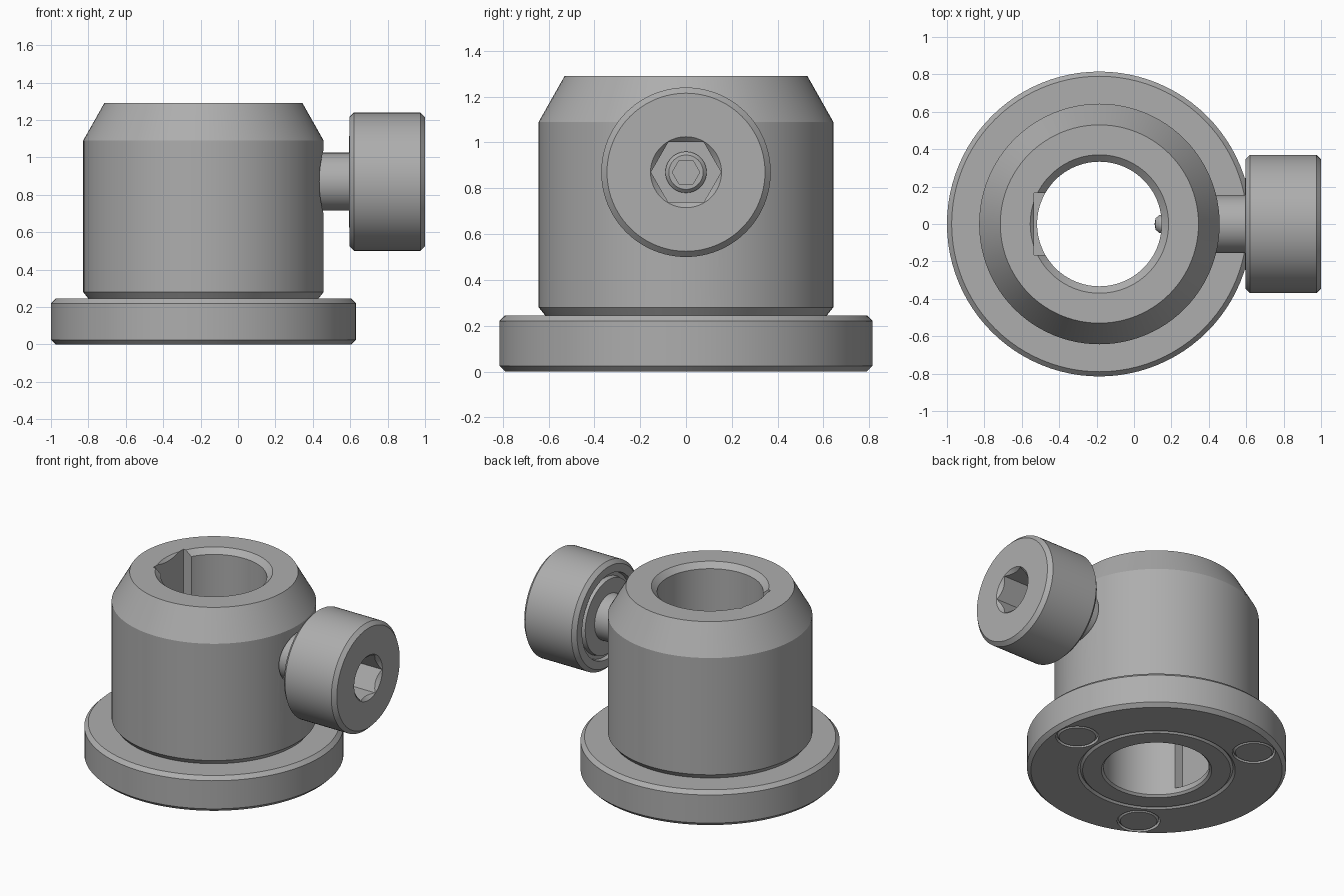
import bpy, bmesh, math
from mathutils import Matrix, Vector

cube = bpy.data.objects.get("Cube")
if cube:
    bpy.data.objects.remove(cube, do_unlink=True)

CX = -0.185          # axis of the body
SZ = 0.87            # height of the clamp screw
ALONG_X = Matrix.Rotation(math.pi / 2, 4, 'Y')

metal = bpy.data.materials.new("grey_metal")
GREY = (0.42, 0.42, 0.42, 1)
metal.diffuse_color = GREY
metal.use_nodes = True
metal.node_tree.nodes["Principled BSDF"].inputs["Base Color"].default_value = GREY


def make(name, bm, matrix):
    """Turn a bmesh into an object with outward normals."""
    bmesh.ops.transform(bm, matrix=matrix, verts=bm.verts)
    bmesh.ops.recalc_face_normals(bm, faces=bm.faces)
    mesh = bpy.data.meshes.new(name)
    bm.to_mesh(mesh)
    bm.free()
    mesh.materials.append(metal)
    ob = bpy.data.objects.new(name, mesh)
    bpy.context.scene.collection.objects.link(ob)
    return ob


def lathe(name, profile, matrix, sides=96):
    """Revolve a closed (radius, height) outline around z."""
    bm = bmesh.new()
    rings = []
    for r, h in profile:
        if r == 0:
            rings.append([bm.verts.new((0, 0, h))] * sides)
        else:
            rings.append([bm.verts.new((r * math.cos(a), r * math.sin(a), h))
                          for a in (math.tau * i / sides for i in range(sides))])
    for k, ring in enumerate(rings):
        nxt = rings[(k + 1) % len(rings)]
        for i in range(sides):
            j = (i + 1) % sides
            quad = list(dict.fromkeys((ring[i], ring[j], nxt[j], nxt[i])))
            if len(quad) > 2:
                bm.faces.new(quad)
    return make(name, bm, matrix)


def box(name, low, high):
    bm = bmesh.new()
    bmesh.ops.create_cube(bm, size=1)
    low, high = Vector(low), Vector(high)
    size = Matrix.Diagonal((*(high - low), 1))
    return make(name, bm, Matrix.Translation((low + high) / 2) @ size)


def rod(name, r, x0, x1, sides=64, bevel=0.0):
    """Solid bar along x on the screw axis, chamfered at its outer end."""
    outline = [(0, x0), (r, x0), (r, x1 - bevel), (r - bevel, x1), (0, x1)]
    if not bevel:
        outline.pop(3)
    turn = Matrix.Rotation(math.pi / 2, 4, 'Z')
    # hexagon corners point sideways
    return lathe(name, outline, Matrix.Translation((0, 0, SZ)) @ ALONG_X @ turn, sides)


def cut(target, *cutters):
    bpy.context.view_layer.objects.active = target
    for c in cutters:
        mod = target.modifiers.new("cut", 'BOOLEAN')
        mod.operation = 'DIFFERENCE'
        mod.solver = 'EXACT'
        mod.object = c
        bpy.ops.object.modifier_apply(modifier=mod.name)
        bpy.data.objects.remove(c, do_unlink=True)


axis = Matrix.Translation((CX, 0, 0))

# Base flange with three round magnets in its underside
flange = lathe("base_flange", [
    (0.495, 0), (0.79, 0), (0.815, 0.025), (0.815, 0.22), (0.79, 0.245),
    (0.48, 0.245), (0.48, 0.015)], axis)
parts = [flange]
for n in range(3):
    a = math.tau * n / 3
    spot = Matrix.Translation((CX + 0.65 * math.cos(a), 0.65 * math.sin(a), 0))
    cut(flange, lathe("pocket", [(0, -0.1), (0.135, -0.1), (0.135, 0.1), (0, 0.1)], spot, 48))
    parts.append(lathe("magnet_%d" % (n + 1), [
        (0, 0), (0.115, 0), (0.127, 0.012), (0.127, 0.1), (0, 0.1)], spot, 48))

# Hollow body with chamfered shoulder, key slot and screw hole
body = lathe("body", [
    (0.347, 0), (0.465, 0), (0.48, 0.015), (0.48, 0.245), (0.615, 0.245),
    (0.643, 0.28), (0.643, 1.09), (0.53, 1.29), (0.37, 1.29),
    (0.333, 1.255), (0.333, 0.014)], axis)
cut(body,
    box("slot", (CX - 0.35, -0.165, 0.05), (CX, 0.165, 1.4)),
    rod("screw_hole", 0.172, 0.3, 0.8))
parts.append(body)

# Clamp knob with a grooved back and a hexagon socket
knob = lathe("knob", [
    (0, 0.59), (0.255, 0.595), (0.26, 0.625), (0.285, 0.625), (0.29, 0.595),
    (0.345, 0.595), (0.37, 0.62), (0.37, 0.975), (0.345, 1.0), (0, 1.0)],
    Matrix.Translation((0, 0, SZ)) @ ALONG_X)
countersink = lathe("countersink", [(0, 0.97), (0.125, 0.97), (0.165, 1.01), (0, 1.01)],
                    Matrix.Translation((0, 0, SZ)) @ ALONG_X, 64)
cut(knob, rod("socket", 0.153, 0.78, 1.1, 6), countersink)
parts.append(knob)

# Screw shank, its tip inside the bore, and the inner set screw
parts.append(rod("screw_shank", 0.155, 0.28, 0.6))
parts.append(lathe("screw_tip", [
    (0, 0.11), (0.03, 0.115), (0.048, 0.135), (0.052, 0.16), (0.052, 0.3), (0, 0.3)],
    Matrix.Translation((0, 0, SZ)) @ ALONG_X, 32))
set_screw = rod("set_screw", 0.09, 0.77, 0.82, 48, 0.015)
cut(set_screw, rod("set_socket", 0.06, 0.785, 0.9, 6))
parts.append(set_screw)

# Smooth round walls, sharp chamfers
bpy.ops.object.select_all(action='DESELECT')
for p in parts:
    p.select_set(True)
bpy.context.view_layer.objects.active = parts[0]
bpy.ops.object.shade_smooth_by_angle(angle=math.radians(25))
